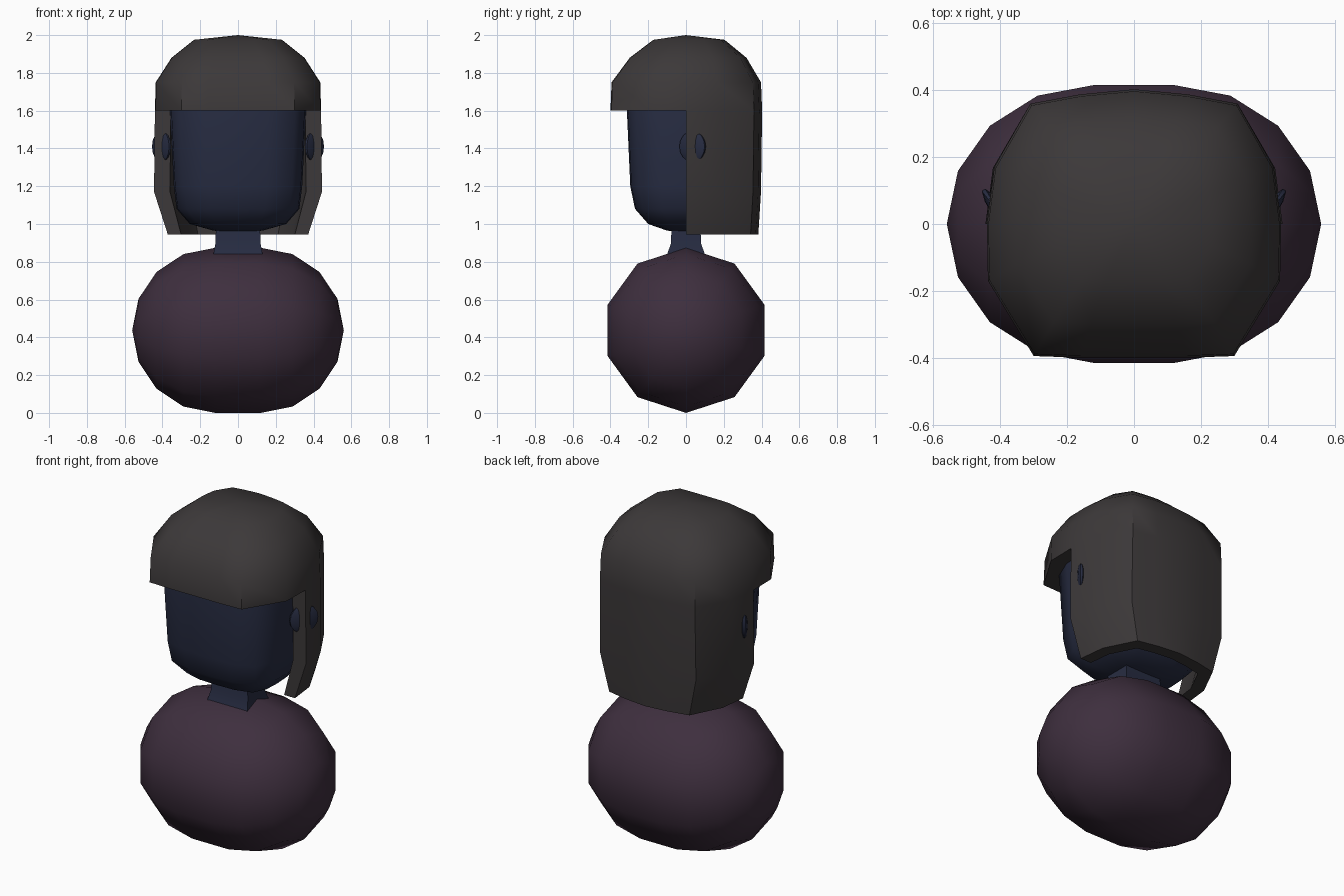
import bpy, bmesh, math
from mathutils import Vector

if "Cube" in bpy.data.objects:
    bpy.data.objects.remove(bpy.data.objects["Cube"])


def material(name, rgb):
    m = bpy.data.materials.new(name)
    m.diffuse_color = (*rgb, 1)
    m.use_nodes = True
    m.node_tree.nodes["Principled BSDF"].inputs["Base Color"].default_value = m.diffuse_color
    return m


HAIR = material("dark grey", (0.045, 0.04, 0.041))
SKIN = material("navy", (0.02, 0.025, 0.054))
CLOTH = material("plum", (0.048, 0.028, 0.048))


def finish(bm, name, mat, angle=50):
    bmesh.ops.recalc_face_normals(bm, faces=bm.faces)
    me = bpy.data.meshes.new(name)
    bm.to_mesh(me)
    bm.free()
    me.materials.append(mat)
    ob = bpy.data.objects.new(name, me)
    bpy.context.collection.objects.link(ob)
    bpy.ops.object.select_all(action='DESELECT')
    ob.select_set(True)
    bpy.context.view_layer.objects.active = ob
    bpy.ops.object.shade_smooth_by_angle(angle=math.radians(angle))
    return ob


def loft(bm, rings, keep=lambda j, i: True):
    """Join closed rings of points with quads, where keep(ring, side) allows."""
    vs = [[bm.verts.new(p) for p in r] for r in rings]
    n = len(vs[0])
    for j in range(len(vs) - 1):
        for i in range(n):
            if keep(j, i):
                k = (i + 1) % n
                bm.faces.new((vs[j][i], vs[j][k], vs[j + 1][k], vs[j + 1][i]))
    return vs


def cap(bm, ring, apex):
    a = bm.verts.new(apex)
    for i in range(len(ring)):
        bm.faces.new((ring[i], ring[(i + 1) % len(ring)], a))


# Body: ten-sided capsule lying along x
R, MID, ZC = 0.437, 0.12, 0.437
steps = [math.radians(a) for a in (22.5, 45, 67.5, 90)]
prof = [(-MID - 0.44 * math.cos(a), R * math.sin(a)) for a in steps]
prof += [(-x, r) for x, r in reversed(prof)]
bm = bmesh.new()
vs = loft(bm, [[(x, r * math.sin(i * math.tau / 10), ZC + r * math.cos(i * math.tau / 10))
                for i in range(10)] for x, r in prof])
cap(bm, vs[0], (-0.56, 0, ZC))
cap(bm, vs[-1], (0.56, 0, ZC))
finish(bm, "body", CLOTH)

# Neck: square post with a flared foot
bm = bmesh.new()
vs = loft(bm, [[(sx * x, sy * y, z) for sx, sy in ((1, 1), (-1, 1), (-1, -1), (1, -1))]
               for x, y, z in ((0.13, 0.1, 0.84), (0.12, 0.08, 0.895), (0.115, 0.075, 1.02))])
bm.faces.new(vs[0])
bm.faces.new(vs[-1])
finish(bm, "neck", SKIN, 40)

# Head: rounded box narrowing to the chin
quarter = [(1, 0), (0.98, 0.45), (0.84, 0.84), (0.45, 0.98)]
square = []
for q in range(4):
    c, s = round(math.cos(q * math.pi / 2)), round(math.sin(q * math.pi / 2))
    square += [(c * x - s * y, s * x + c * y) for x, y in quarter]
levels = [(0.13, 0.1, 0.965), (0.255, 0.2, 1.0), (0.325, 0.27, 1.08), (0.34, 0.295, 1.2),
          (0.36, 0.313, 1.6), (0.33, 0.29, 1.78), (0.2, 0.18, 1.87)]
bm = bmesh.new()
vs = loft(bm, [[(x * a, y * b, z) for x, y in square] for a, b, z in levels])
cap(bm, vs[0], (0, 0, 0.955))
cap(bm, vs[-1], (0, 0, 1.89))
finish(bm, "head", SKIN)

# Hair: thick shell, fringe all round above, open in front below
half = [(0.44, 0), (0.418, 0.17), (0.31, 0.36), (0.16, 0.388), (0, 0.403)]
front = [(0.16, -0.4), (0.3, -0.395), (0.437, -0.17)]
outline = half + [(-x, y) for x, y in half[-2::-1]]
outline += [(-x, y) for x, y in reversed(front)] + front
# x scale, y scale, y shift, outer z, inner z
hair_levels = [(0.53, 0.47, 0.015, 1.975, 1.885), (0.8, 0.77, 0.01, 1.88, 1.81),
               (0.99, 0.985, 0, 1.75, 1.72), (1, 1, 0, 1.6, 1.6),
               (1.01, 0.985, 0, 1.17, 1.17), (0.845, 0.95, 0, 0.945, 0.945)]


def hair_shell(bm, f, inner):
    vs = loft(bm, [[(x * a * f, y * b * f + d, zi if inner else zo) for x, y in outline]
                   for a, b, d, zo, zi in hair_levels],
              lambda j, i: j < 3 or i < 8)
    cap(bm, vs[0], (0, 0, 1.9 if inner else 2.0))
    return vs


bm = bmesh.new()
outer = hair_shell(bm, 1, False)
inner = hair_shell(bm, 0.81, True)
partner = {o: i for ro, ri in zip(outer, inner) for o, i in zip(ro, ri)}
for e in [e for e in bm.edges if e.is_boundary and e.verts[0] in partner and e.verts[1] in partner]:
    a, b = e.verts
    bm.faces.new((a, b, partner[b], partner[a]))
bmesh.ops.delete(bm, geom=[v for v in bm.verts if not v.link_faces], context='VERTS')
finish(bm, "hair", HAIR, 45)

# Ears: flat tilted discs poking through the hair
for side, label in ((1, "right"), (-1, "left")):
    bm = bmesh.new()
    bmesh.ops.create_uvsphere(bm, u_segments=10, v_segments=8, radius=1)
    along = Vector((0.56 * side, 0.83, 0)).normalized()
    across = Vector((-along.y, along.x, 0))
    for v in bm.verts:
        x, y, z = v.co
        v.co = Vector((0.405 * side, 0.035, 1.41)) + along * x * 0.085 + across * y * 0.02
        v.co.z += z * 0.083
    finish(bm, "ear_" + label, SKIN)
